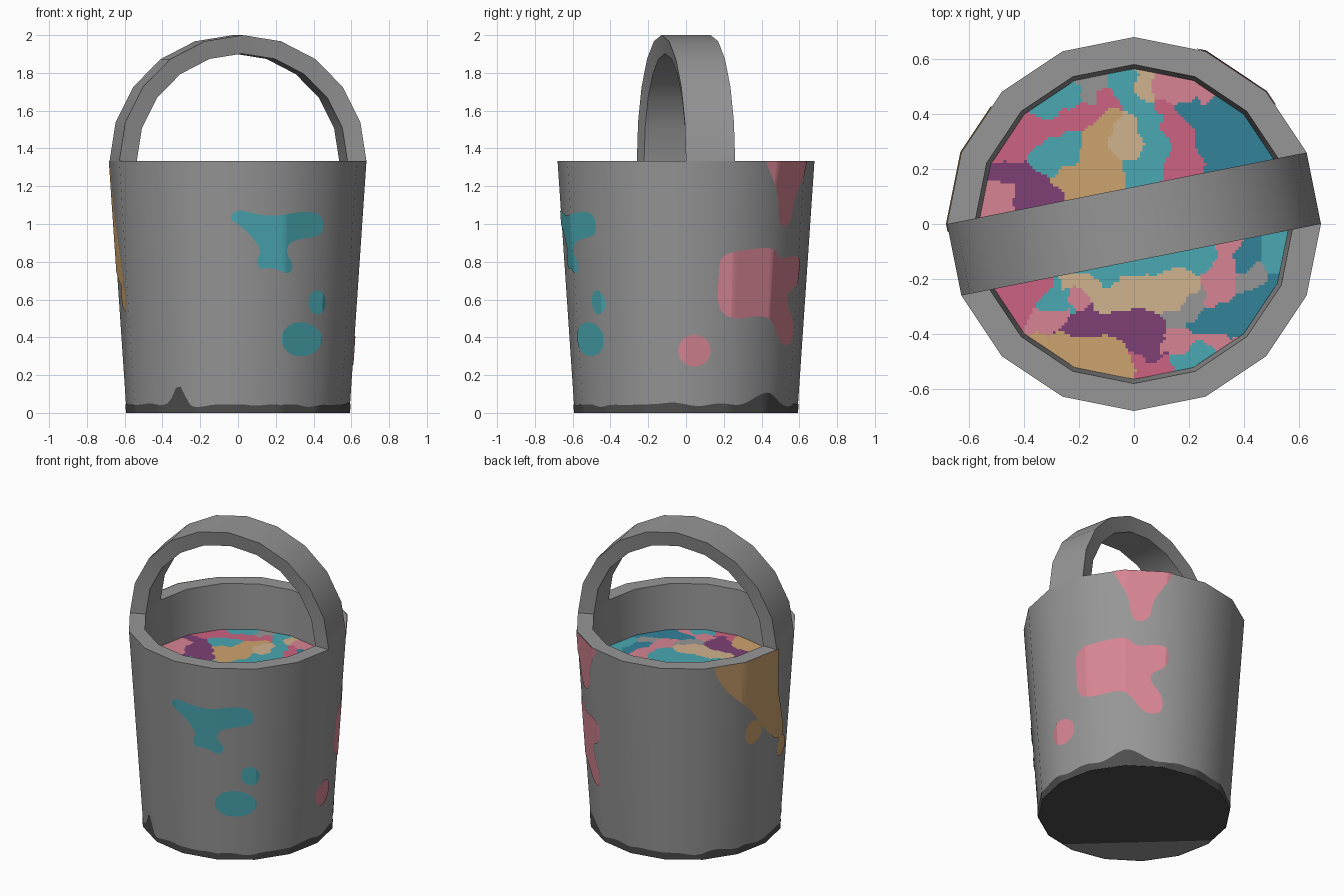
import bpy, bmesh, math
from mathutils import Vector, noise

if "Cube" in bpy.data.objects:
    bpy.data.objects.remove(bpy.data.objects["Cube"])

SIDES, STEP = 16, math.tau / 16
R_BOT, R_TOP, H = 0.59, 0.68, 1.333       # outer wall
RI_TOP, RI_LOW, Z_PAINT = 0.58, 0.565, 1.03  # inner wall and paint level


def mat(name, r, g, b):
    m = bpy.data.materials.new(name)
    lin = [c / 255 / 12.92 if c < 10 else ((c / 255 + 0.055) / 1.055) ** 2.4 for c in (r, g, b)]
    m.diffuse_color = (*lin, 1)
    m.use_nodes = True
    m.node_tree.nodes["Principled BSDF"].inputs["Base Color"].default_value = m.diffuse_color
    return m


MATS = {
    'grey': mat('bucket grey', 150, 150, 150),
    'dark': mat('dark grey', 78, 78, 78),
    'teal': mat('teal', 74, 168, 178),
    'deep': mat('deep teal', 52, 130, 154),
    'pink': mat('soft pink', 215, 133, 147),
    'rose': mat('rose', 205, 98, 130),
    'plum': mat('plum', 125, 64, 116),
    'sand': mat('sand', 208, 178, 142),
    'ochre': mat('ochre', 206, 163, 110),
}


def finish(name, bm, mats, smooth=True):
    me = bpy.data.meshes.new(name)
    bm.to_mesh(me)
    bm.free()
    ob = bpy.data.objects.new(name, me)
    bpy.context.collection.objects.link(ob)
    for m in mats:
        me.materials.append(MATS[m])
    if smooth:
        bpy.ops.object.select_all(action='DESELECT')
        ob.select_set(True)
        bpy.context.view_layer.objects.active = ob
        bpy.ops.object.shade_smooth_by_angle(angle=math.radians(30))
    return ob


def radius(z):
    return R_BOT + (R_TOP - R_BOT) * z / H


def on_wall(u, z, off=0.004):
    """Point on the faceted wall; u counts facets around."""
    k = math.floor(u)
    r = radius(z) + off
    a, b = (Vector((r * math.cos(i * STEP), r * math.sin(i * STEP), z)) for i in (k, k + 1))
    return a.lerp(b, u - k)


# bucket shell: lathed profile, without the two rim faces where the handle grows
bm = bmesh.new()
rings = [[bm.verts.new((r * math.cos(i * STEP), r * math.sin(i * STEP), z)) for i in range(SIDES)]
         for r, z in [(R_BOT, 0), (R_TOP, H), (RI_TOP, H), (RI_LOW, Z_PAINT - 0.01)]]
for j in range(3):
    for i in range(SIDES):
        if j == 1 and i in (0, 8):
            continue
        n = (i + 1) % SIDES
        bm.faces.new((rings[j][i], rings[j][n], rings[j + 1][n], rings[j + 1][i]))
base = bm.faces.new(rings[0][::-1])
cut = Vector((-0.68, -0.73, 0)).normalized()
bmesh.ops.bisect_plane(bm, geom=[base, *base.edges, *base.verts], plane_co=cut * 0.36, plane_no=cut)
bm.normal_update()
for f in bm.faces:   # dark underside with a bare patch
    if f.normal.z < -0.9 and f.calc_center_median().dot(cut) < 0.36:
        f.material_index = 1
finish('bucket', bm, ['grey', 'dark'])

# handle: half-round band swept from one rim face to the opposite one
bm = bmesh.new()
ha = STEP / 2
d, s = Vector((math.cos(ha), math.sin(ha), 0)), Vector((-math.sin(ha), math.cos(ha), 0))
secs = []
for i in range(11):
    t = math.pi * i / 10
    sec = []
    for r, side in [(R_TOP, -1), (R_TOP, 1), (RI_TOP, 1), (RI_TOP, -1)]:
        arc, half = r * math.cos(ha), r * math.sin(ha)
        sec.append(bm.verts.new(d * arc * math.cos(t) + s * half * side
                                + Vector((0, 0, H + arc * math.sin(t)))))
    secs.append(sec)
for a, b in zip(secs, secs[1:]):
    for k in range(4):
        n = (k + 1) % 4
        bm.faces.new((a[k], a[n], b[n], b[k]))
bmesh.ops.recalc_face_normals(bm, faces=bm.faces)
finish('handle', bm, ['grey'])


# paint splats: outlines seen from a direction, laid on the wall facets
def splat(name, colour, azimuth, pts):
    for _ in range(2):   # round off the outline
        pts = [(p[0] * w + q[0] * (1 - w), p[1] * w + q[1] * (1 - w))
               for p, q in zip(pts, pts[1:] + pts[:1]) for w in (0.75, 0.25)]
    bm = bmesh.new()
    vs = []
    for x, z in pts:
        ang = math.radians(azimuth) + math.asin(max(-1, min(1, x / radius(z))))
        vs.append(bm.verts.new((ang / STEP, z, 0)))
    f = bm.faces.new(vs)
    f.normal_update()
    if f.normal.z < 0:
        f.normal_flip()
    bmesh.ops.triangulate(bm, faces=[f])

    def slice_at(co, no, clear):
        bmesh.ops.bisect_plane(bm, geom=[*bm.verts, *bm.edges, *bm.faces],
                               plane_co=co, plane_no=no, clear_outer=clear)
    for k in range(-1, 19):
        slice_at((k, 0, 0), (1, 0, 0), False)
    slice_at((0, H, 0), (0, 1, 0), True)
    for v in bm.verts:
        v.co = on_wall(v.co.x, v.co.y)
    finish(name, bm, [colour])


def oval(x, z, rx, rz):
    return [(x + rx * math.cos(i * math.tau / 12), z + rz * math.sin(i * math.tau / 12)) for i in range(12)]


splat('front_splat', 'teal', 270, [
    (-.05, 1.03), (0, 1.08), (.1, 1.05), (.2, 1.04), (.36, 1.07), (.45, 1.05), (.45, .95), (.4, .93),
    (.28, .91), (.25, .85), (.30, .78), (.27, .73), (.19, .77), (.11, .76), (.10, .81), (.13, .86),
    (.06, .95), (0, 1.0)])
splat('front_drop_small', 'teal', 270, oval(.42, .585, .045, .065))
splat('front_drop_large', 'teal', 270, oval(.335, .39, .11, .093))
splat('side_splat', 'pink', 48, [
    (-.34, .72), (-.34, .83), (-.25, .86), (-.02, .88), (.03, .81), (.2, .84), (.24, .78), (.22, .68),
    (.13, .64), (.12, .58), (.2, .48), (.19, .36), (.08, .36), (0, .48), (-.08, .52), (-.27, .49),
    (-.34, .56)])
splat('side_drip', 'pink', 48, [
    (-.12, 1.45), (.28, 1.45), (.27, 1.33), (.2, 1.22), (.14, 1.13), (.12, 1.0), (.03, .98), (0, 1.05),
    (-.01, 1.15), (-.07, 1.26), (-.11, 1.33)])
splat('side_drop', 'pink', 0, oval(.045, .33, .09, .087))
splat('back_drip', 'ochre', 135, [
    (.06, 1.45), (.06, 1.31), (.09, 1.23), (.16, 1.13), (.275, 1.02), (.34, .93), (.41, .8), (.51, .67),
    (.565, .68), (.54, .86), (.5, 1.06), (.5, 1.3), (.5, 1.45)])
splat('back_drop_large', 'ochre', 135, oval(.325, .82, .063, .083))
splat('back_drop_small', 'ochre', 135, oval(.54, .61, .032, .075))

# grimy band around the foot, with two taller peaks
bm = bmesh.new()
N = SIDES * 8
cols = []
for i in range(N):
    deg = i * 360 / N
    p = Vector((math.cos(math.radians(deg)), math.sin(math.radians(deg)), 0)) * 4
    h = 0.045 + 0.025 * noise.noise(p)
    h += 0.11 * math.exp(-((deg - 238) / 4.5) ** 2) + 0.065 * math.exp(-((deg - 47) / 9) ** 2)
    cols.append([bm.verts.new(on_wall(i / 8, z, 0.003)) for z in (0, h)])
for a, b in zip(cols, cols[1:] + cols[:1]):
    bm.faces.new((a[0], b[0], b[1], a[1]))
finish('foot_grime', bm, ['dark'])

# marbled paint surface: each cell takes the colour of the nearest brush stroke, warped by noise
STROKES = {
    'rose': [(-.5, .24, -.28, .38), (-.25, .36, -.12, .45), (.11, .44, .19, .22), (.05, -.5, .08, -.54),
             (-.45, -.34, -.36, -.25)],
    'pink': [(-.52, .06, -.5, .1), (.1, .5, .22, .48), (-.33, -.34, -.22, -.3), (.29, -.24, .36, -.03),
             (.16, -.42, .3, -.42)],
    'plum': [(-.5, .19, -.34, .12), (-.24, -.36, -.1, -.36), (-.08, -.36, .06, -.44)],
    'teal': [(-.31, .45, -.22, .47), (-.3, .21, -.24, .27), (-.04, .5, .05, .38), (.0, .18, .1, .28),
             (-.22, -.17, -.12, -.2), (.0, -.15, .24, -.08), (-.3, -.28, -.25, -.32), (.17, -.52, .24, -.46),
             (.5, -.06, .51, -.15)],
    'deep': [(.2, .42, .42, .3), (.26, .28, .4, .2), (.24, -.4, .5, -.25), (.42, -.12, .44, -.04)],
    'sand': [(-.02, .26, -.03, .36), (.03, .54, .04, .5), (-.22, -.22, .15, -.26)],
    'ochre': [(-.24, .18, -.1, .2), (-.14, .24, -.1, .36), (-.28, -.45, -.04, -.5)],
    'grey': [(-.14, .5, -.16, .44), (.17, -.33, .2, -.3), (.41, -.22, .46, -.16)],
}
names = list(STROKES)
lines = [(Vector(q[:2]), Vector(q[2:]), n) for n, group in enumerate(STROKES.values()) for q in group]


def stroke_dist(p, a, b):
    ab = b - a
    t = max(0, min(1, (p - a).dot(ab) / ab.length_squared))
    return (p - a - ab * t).length


bm = bmesh.new()
bmesh.ops.create_grid(bm, x_segments=110, y_segments=110, size=0.58)
for i in range(SIDES):   # trim to the inner wall
    a = (i + 0.5) * STEP
    no = Vector((math.cos(a), math.sin(a), 0))
    bmesh.ops.bisect_plane(bm, geom=[*bm.verts, *bm.edges, *bm.faces],
                           plane_co=no * RI_LOW * math.cos(STEP / 2), plane_no=no, clear_outer=True)
for f in bm.faces:
    c = f.calc_center_median()
    w = Vector([noise.noise(c * 8 + Vector((o, o, 0))) for o in (3.3, 9.1)])
    w += 0.4 * Vector([noise.noise(c * 20 + Vector((o, o, 0))) for o in (1.7, 5.9)])
    p = c.to_2d() + w * 0.045
    f.material_index = min(lines, key=lambda l: stroke_dist(p, l[0], l[1]))[2]
for v in bm.verts:
    v.co.z = Z_PAINT
finish('paint_surface', bm, names, smooth=False)
